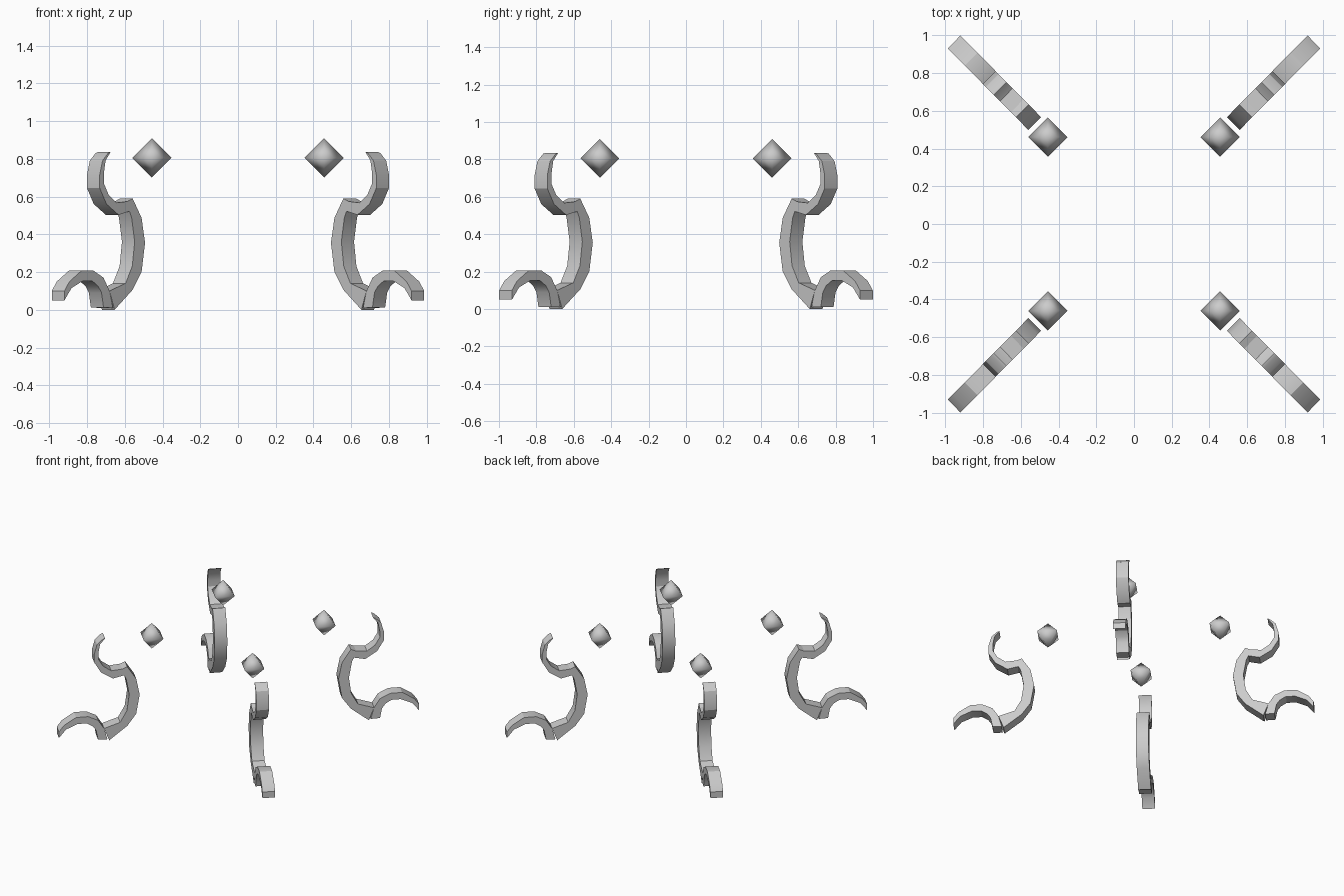
import bpy
import bmesh
from math import pi, sin, cos
from mathutils import Matrix

cube = bpy.data.objects.get("Cube")
if cube:
    bpy.data.objects.remove(cube, do_unlink=True)

GREY = (0.6, 0.6, 0.6, 1.0)
WIDTH = 0.095      # thickness of the flat scroll work
STRETCH = 1.012    # slightly longer front to back

mat = bpy.data.materials.new("plain grey")
mat.use_nodes = True
mat.diffuse_color = GREY
mat.node_tree.nodes["Principled BSDF"].inputs["Base Color"].default_value = GREY


def finish(name, bm, angle):
    bmesh.ops.recalc_face_normals(bm, faces=bm.faces)
    mesh = bpy.data.meshes.new(name)
    bm.to_mesh(mesh)
    bm.free()
    mesh.materials.append(mat)
    obj = bpy.data.objects.new(name, mesh)
    bpy.context.collection.objects.link(obj)
    bpy.ops.object.select_all(action='DESELECT')
    obj.select_set(True)
    bpy.context.view_layer.objects.active = obj
    bpy.ops.object.shade_smooth_by_angle(angle=angle)


def band(name, edge_a, edge_b, turn):
    """Curved bar between two edges in the (radius, height) plane."""
    bm = bmesh.new()
    rings = []
    for (ra, za), (rb, zb) in zip(edge_a, edge_b):
        rings.append([bm.verts.new(p) for p in (
            (ra, -WIDTH / 2, za), (ra, WIDTH / 2, za),
            (rb, WIDTH / 2, zb), (rb, -WIDTH / 2, zb))])
    for low, high in zip(rings, rings[1:]):
        for i in range(4):
            j = (i + 1) % 4
            bm.faces.new((low[i], low[j], high[j], high[i]))
    bm.faces.new(rings[0])
    bm.faces.new(rings[-1])
    place = Matrix.Diagonal((1, STRETCH, 1, 1)) @ Matrix.Rotation(turn, 4, 'Z')
    bmesh.ops.transform(bm, matrix=place, verts=bm.verts)
    finish(name, bm, pi / 6)


# Main stem bowing towards the centre
stem_in = [(.837, .59), (.77, .487), (.744, .355), (.77, .20), (.837, .106), (.972, 0)]
stem_out = [(.885, .57), (.845, .49), (.822, .36), (.84, .23), (.89, .14), (1.01, .10)]

# Upper scroll curling up to a thin tip
scroll_out = [(.845, .525), (.943, .503), (1.033, .56), (1.084, .645),
              (1.084, .715), (1.063, .79), (1.02, .83)]
scroll_in = [(.865, .575), (.957, .567), (1.017, .61), (1.053, .67),
             (1.053, .72), (1.04, .79), (1.003, .835)]

# Foot arching outwards
foot_top = [(.985, .01), (1.01, .10), (1.055, .17), (1.13, .207),
            (1.22, .207), (1.31, .15), (1.348, .10)]
foot_under = [(1.055, .012), (1.07, .09), (1.095, .125), (1.14, .153),
              (1.21, .153), (1.295, .115), (1.348, .05)]

corners = ["back_left", "back_right", "front_right", "front_left"]
for i, corner in enumerate(corners):
    turn = pi / 4 + i * pi / 2
    band("stem_" + corner, stem_in, stem_out, turn)
    band("scroll_" + corner, scroll_out, scroll_in, turn)
    band("foot_" + corner, foot_top, foot_under, turn)

    # Floating eight-sided gem with soft shading
    bm = bmesh.new()
    bmesh.ops.create_uvsphere(bm, u_segments=4, v_segments=2, radius=0.104)
    bmesh.ops.subdivide_edges(bm, edges=bm.edges[:], cuts=1, use_grid_fill=True)
    spot = (0.645 * cos(turn), 0.651 * sin(turn), 0.805)
    bmesh.ops.translate(bm, vec=spot, verts=bm.verts)
    finish("gem_" + corner, bm, pi)
